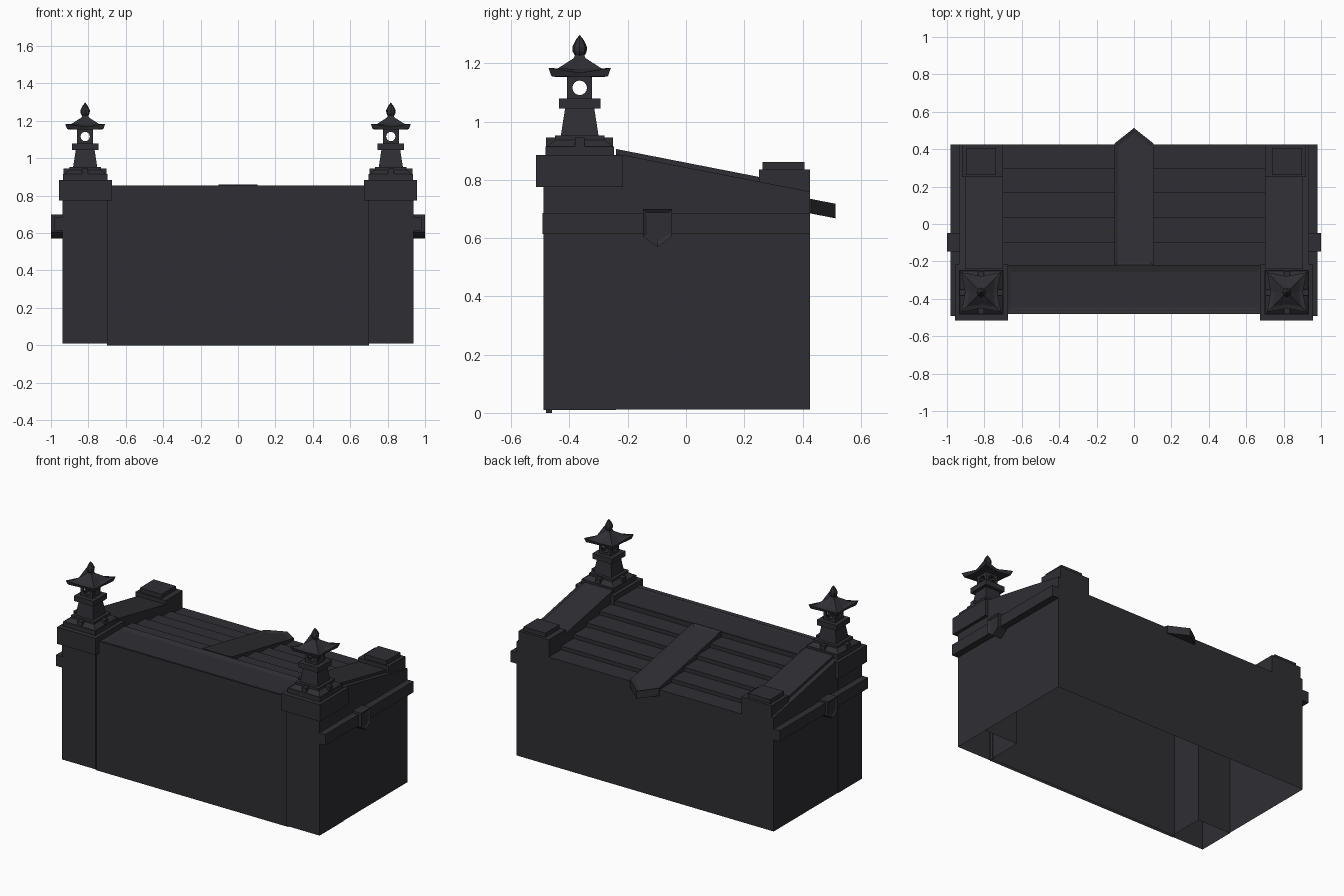
import bpy, bmesh, math

if "Cube" in bpy.data.objects:
    bpy.data.objects.remove(bpy.data.objects["Cube"])

mat = bpy.data.materials.new("dark slate")
mat.diffuse_color = (0.028, 0.028, 0.034, 1)
mat.use_nodes = True
mat.node_tree.nodes["Principled BSDF"].inputs["Base Color"].default_value = mat.diffuse_color


def finish(name, bm):
    bmesh.ops.recalc_face_normals(bm, faces=bm.faces)
    me = bpy.data.meshes.new(name)
    bm.to_mesh(me)
    bm.free()
    me.materials.append(mat)
    ob = bpy.data.objects.new(name, me)
    bpy.context.collection.objects.link(ob)
    return ob


def loft(name, rings, start=True, end=True, inset=None):
    """Join point rings with quads; optional inset (width, depth) on the end cap."""
    bm = bmesh.new()
    vs = [[bm.verts.new(p) for p in r] for r in rings]
    n = len(rings[0])
    for a, b in zip(vs, vs[1:]):
        for i in range(n):
            j = (i + 1) % n
            bm.faces.new((a[i], a[j], b[j], b[i]))
    if start:
        bm.faces.new(vs[0][::-1])
    if end:
        f = bm.faces.new(vs[-1])
        if inset:
            bmesh.ops.recalc_face_normals(bm, faces=bm.faces)
            bmesh.ops.inset_region(bm, faces=[f], thickness=inset[0], depth=inset[1])
    return finish(name, bm)


def sheet(name, pts):
    """Single flat face."""
    bm = bmesh.new()
    bm.faces.new([bm.verts.new(p) for p in pts])
    return finish(name, bm)


def rect(x0, x1, y0, y1, z):
    return [(x0, y0, z), (x1, y0, z), (x1, y1, z), (x0, y1, z)]


def box(name, x0, x1, y0, y1, z0, z1, bottom=True, inset=None):
    return loft(name, [rect(x0, x1, y0, y1, z0), rect(x0, x1, y0, y1, z1)], bottom, True, inset)


def slab(name, yz, x0, x1, inset=None):
    """Side profile extruded along x."""
    return loft(name, [[(x, y, z) for y, z in yz] for x in (x0, x1)], inset=inset)


def slope(y, z0):
    return z0 - 0.195 * (y + 0.215)


# Front wall with sunken coping panel
box("front_wall", -0.7, 0.7, -0.48, -0.46, 0, 0.85, False)
box("front_coping", -0.69, 0.69, -0.482, -0.22, 0.79, 0.855, True, (0.05, -0.01))

# Back wall, a single sheet
sheet("back_wall", [(0.936, 0.425, 0.012), (-0.936, 0.425, 0.012),
                    (-0.936, 0.425, 0.71), (0.936, 0.425, 0.71)])

# Stepped roof boards
steps = [-0.22, -0.10, 0.035, 0.17, 0.30, 0.425]
prof = [(0.425, 0.67), (-0.22, 0.79)]
for a, b in zip(steps, steps[1:]):
    z = slope((a + b) / 2, 0.835)
    prof += [(a, z), (b, z)]
slab("roof_boards", prof, -0.7, 0.7)

# Central roof beam with pointed end and sunken face
plan = [(-0.105, -0.22), (0.105, -0.22), (0.105, 0.43), (0, 0.513), (-0.105, 0.43)]
loft("roof_beam", [[(x, y, slope(y, z)) for x, y in plan] for z in (0.81, 0.86)],
     inset=(0.026, -0.01))


def lantern(cx, cy):
    def sq(h, z):
        return rect(cx - h, cx + h, cy - h, cy + h, z)

    def part(name, *hz):
        return loft(name, [sq(h, z) for h, z in hz])

    # Stepped plinth, foot blocks, post and shelf
    part("lantern_plinth", (0.118, 0.884), (0.118, 0.915))
    part("lantern_foot", (0.113, 0.915), (0.085, 0.937), (0.085, 0.952))
    box("foot_block_x", cx - 0.115, cx + 0.115, cy - 0.016, cy + 0.016, 0.915, 0.946)
    box("foot_block_y", cx - 0.016, cx + 0.016, cy - 0.115, cy + 0.115, 0.915, 0.946)
    part("lantern_post", (0.065, 0.95), (0.05, 1.046))
    part("lantern_shelf", (0.071, 1.045), (0.071, 1.079))

    # Light chamber: four plates with round openings
    bm = bmesh.new()
    n, h, hh, zc = 16, 0.043, 0.039, 1.116
    for k in range(4):
        c, s = round(math.cos(k * math.pi / 2)), round(math.sin(k * math.pi / 2))
        rings = []
        for outer in (True, False):
            ring = []
            for i in range(n):
                u, w = math.cos(2 * math.pi * i / n), math.sin(2 * math.pi * i / n)
                m = max(abs(u), abs(w))
                px, pz = (u / m * h, w / m * hh) if outer else (u * 0.025, w * 0.025)
                ring.append(bm.verts.new((cx + c * h - s * px, cy + s * h + c * px, zc + pz)))
            rings.append(ring)
        for i in range(n):
            j = (i + 1) % n
            bm.faces.new((rings[0][i], rings[0][j], rings[1][j], rings[1][i]))
    bmesh.ops.remove_doubles(bm, verts=bm.verts, dist=1e-5)
    ob = finish("light_chamber", bm)
    md = ob.modifiers.new("thickness", 'SOLIDIFY')
    md.thickness = 0.01

    # Roof with upturned corners
    def star(hc, zcorner, hm, zm):
        ring = []
        for dx, dy in ((1, 0), (1, 1), (0, 1), (-1, 1), (-1, 0), (-1, -1), (0, -1), (1, -1)):
            r, z = (hc, zcorner) if dx and dy else (hm, zm)
            ring.append((cx + dx * r, cy + dy * r, z))
        return ring

    loft("lantern_roof", [star(0.04, 1.153, 0.04, 1.153), star(0.097, 1.156, 0.082, 1.153),
                          star(0.107, 1.184, 0.086, 1.167), star(0.076, 1.182, 0.065, 1.18),
                          star(0.02, 1.218, 0.02, 1.218), star(0.014, 1.232, 0.014, 1.232)])

    # Bud finial
    rings = [[(cx + r * math.cos(i * math.pi / 4), cy + r * math.sin(i * math.pi / 4), z)
              for i in range(8)]
             for r, z in ((0.014, 1.222), (0.024, 1.24), (0.025, 1.257), (0.014, 1.28), (0.001, 1.297))]
    loft("lantern_finial", rings)


for s in (-1, 1):
    # Side wall sheet
    prof = [(-0.48, 0.012), (0.425, 0.012), (0.425, 0.76), (-0.215, 0.885), (-0.48, 0.885)]
    sheet("side_wall", [(s * 0.936, y, z) for y, z in prof[::s]])

    # Front corner pillar and cap
    box("corner_pillar", s * 0.695, s * 0.937, -0.49, -0.24, 0.01, 0.78, False)
    box("pillar_cap", s * 0.675, s * 0.957, -0.515, -0.216, 0.775, 0.885)

    # Sloping parapet with raised top and rear block
    slab("parapet", [(-0.24, 0.75), (0.425, 0.65), (0.425, 0.76), (-0.24, 0.889)],
         s * 0.7, s * 0.936)
    slab("parapet_top", [(-0.24, 0.88), (0.425, 0.75), (0.425, 0.776), (-0.24, 0.906)],
         s * 0.7, s * 0.904)
    box("rear_block", s * 0.7, s * 0.92, 0.25, 0.425, 0.75, 0.835)
    box("rear_block_top", s * 0.738, s * 0.898, 0.262, 0.407, 0.835, 0.862)

    # Side band and shield bracket
    box("side_band", s * 0.93, s * 0.98, -0.492, 0.425, 0.615, 0.687)
    shield = [(-0.147, 0.7), (-0.147, 0.606), (-0.098, 0.57), (-0.048, 0.606), (-0.048, 0.7)]
    slab("shield_bracket", shield, s * 0.93, s * 1.0, (0.016, -0.008))

    lantern(s * 0.817, -0.365)
